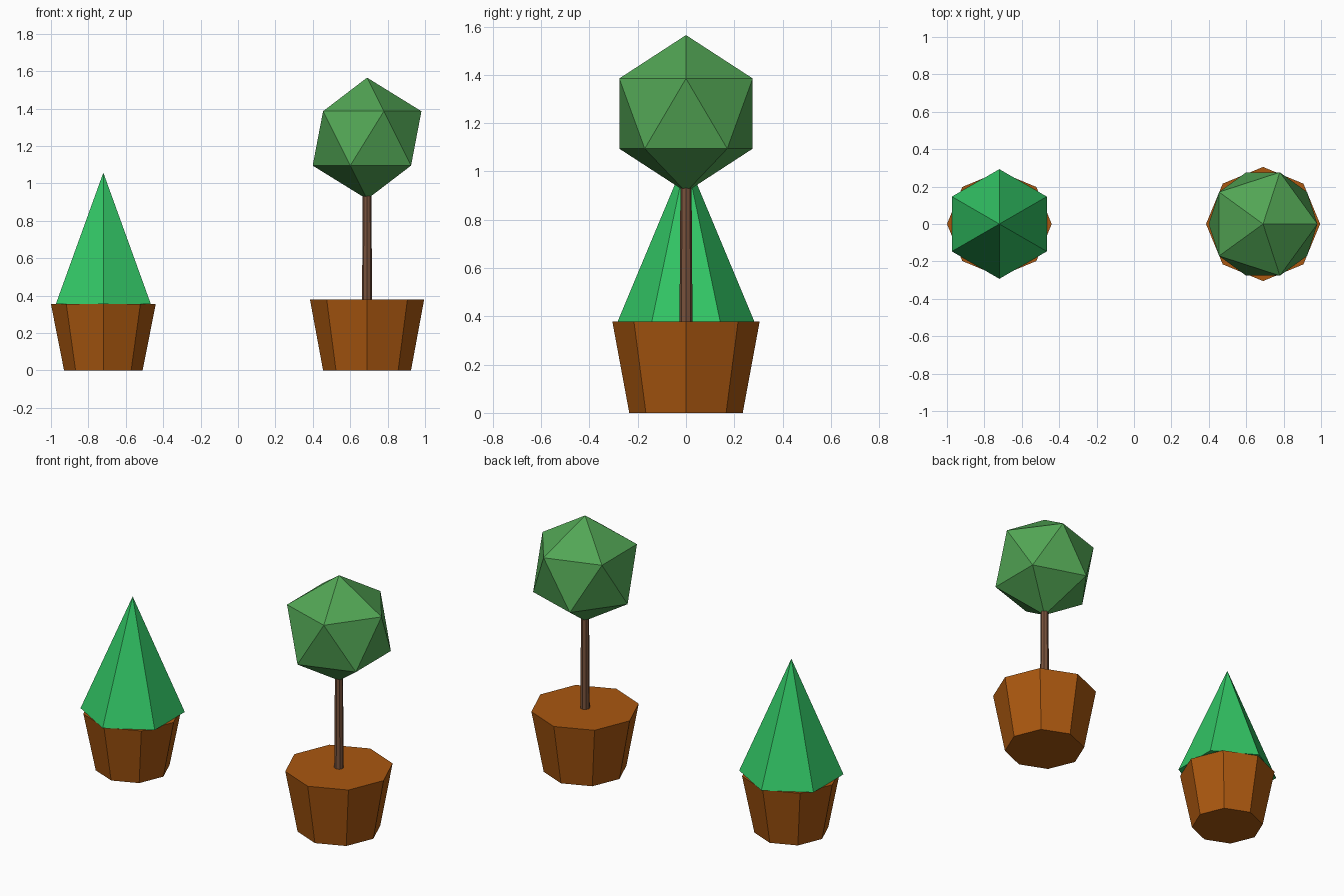
import bpy
import math

if "Cube" in bpy.data.objects:
    bpy.data.objects.remove(bpy.data.objects["Cube"])


def material(name, color):
    m = bpy.data.materials.new(name)
    m.diffuse_color = (*color, 1)
    m.use_nodes = True
    m.node_tree.nodes["Principled BSDF"].inputs["Base Color"].default_value = m.diffuse_color
    return m


terracotta = material("terracotta", (0.40, 0.096, 0.005))
bark = material("bark", (0.19, 0.085, 0.045))
bright_green = material("bright_green", (0.032, 0.56, 0.13))
leaf_green = material("leaf_green", (0.085, 0.38, 0.09))


def finish(name, mat):
    ob = bpy.context.object
    ob.name = ob.data.name = name
    ob.data.materials.append(mat)
    return ob


def tapered(name, mat, sides, x, r_bottom, r_top, z0, z1, first_angle):
    """Flat-sided tapered column with its first corner at first_angle."""
    bpy.ops.mesh.primitive_cone_add(
        vertices=sides, radius1=r_bottom, radius2=r_top, depth=z1 - z0,
        location=(x, 0, (z0 + z1) / 2),
        rotation=(0, 0, first_angle - math.pi / 2))
    return finish(name, mat)


LEFT, RIGHT = -0.72, 0.69

# Small pot with the pointed shrub
tapered("small_pot", terracotta, 8, LEFT, 0.21, 0.28, 0, 0.354, 0)
tapered("pointed_shrub", bright_green, 6, LEFT, 0.293, 0, 0.355, 1.057, math.pi / 2)

# Large pot with the round tree
tapered("large_pot", terracotta, 8, RIGHT, 0.235, 0.305, 0, 0.378, 0)
tapered("trunk", bark, 8, RIGHT, 0.027, 0.023, 0.37, 0.96, 0)
bpy.ops.mesh.primitive_ico_sphere_add(
    subdivisions=1, radius=0.325, location=(RIGHT, 0, 1.24))
finish("round_foliage", leaf_green)
